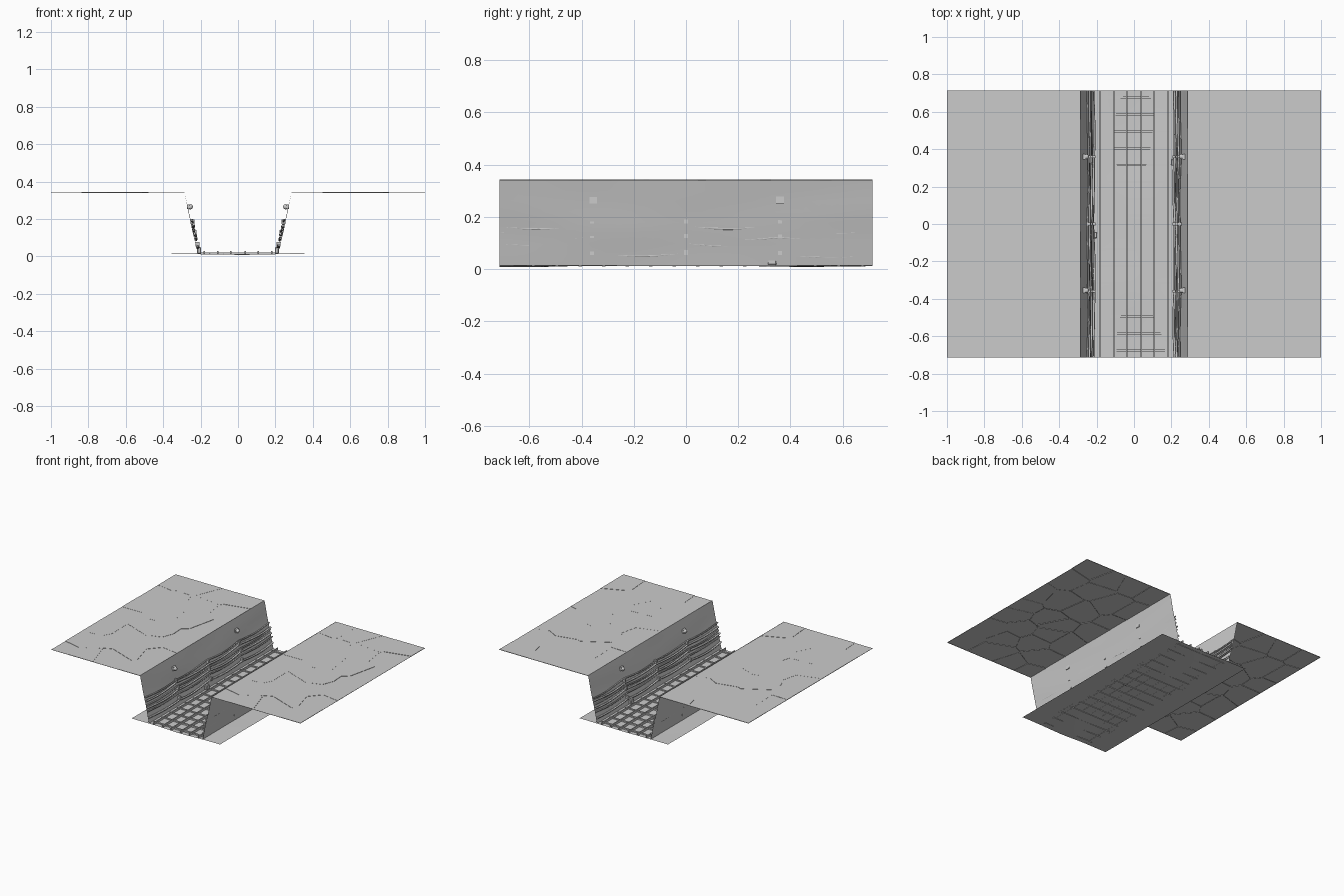
import bpy, bmesh, math, random
from mathutils import Vector, noise

if "Cube" in bpy.data.objects:
    bpy.data.objects.remove(bpy.data.objects["Cube"])

random.seed(7)
HALF = 0.713                      # half length of the trench along y
TOP, FLOOR = 0.343, 0.014


def wall_x(z):
    return 0.215 + (z - FLOOR) * 0.072 / (TOP - FLOOR)


def finish(name, bm, smooth=False):
    me = bpy.data.meshes.new(name)
    bm.to_mesh(me)
    bm.free()
    ob = bpy.data.objects.new(name, me)
    bpy.context.collection.objects.link(ob)
    for p in me.polygons:
        p.use_smooth = smooth
    return ob


def add_box(bm, center, size):
    vs = bmesh.ops.create_cube(bm, size=1)["verts"]
    bmesh.ops.scale(bm, vec=size, verts=vs)
    bmesh.ops.translate(bm, vec=center, verts=vs)


def sheet(name, func, nu, nv):
    bm = bmesh.new()
    rows = [[bm.verts.new(func(i / nu, j / nv)) for j in range(nv + 1)] for i in range(nu + 1)]
    for i in range(nu):
        for j in range(nv):
            bm.faces.new((rows[i][j], rows[i + 1][j], rows[i + 1][j + 1], rows[i][j + 1]))
    return finish(name, bm, True)


def mirrored(ob, name):
    me = ob.data.copy()
    bm = bmesh.new()
    bm.from_mesh(me)
    bmesh.ops.scale(bm, vec=(-1, 1, 1), verts=bm.verts)
    bmesh.ops.reverse_faces(bm, faces=bm.faces)
    return finish(name, bm, ob.data.polygons[0].use_smooth)


# Cracked ground: irregular slabs cut from one rectangle, shallow cracks between
def cracked_ground(name, x0, x1):
    seeds = [Vector((x0 + (i + random.uniform(.1, .9)) * (x1 - x0) / 4,
                     -HALF + (j + random.uniform(.1, .9)) * 2 * HALF / 7, 0))
             for i in range(4) for j in range(7)]
    out = bmesh.new()
    for s in seeds:
        cell = bmesh.new()
        cell.faces.new([cell.verts.new(c) for c in
                        ((x0, -HALF, 0), (x1, -HALF, 0), (x1, HALF, 0), (x0, HALF, 0))])
        for t in seeds:
            if t is not s:
                bmesh.ops.bisect_plane(cell, geom=cell.verts[:] + cell.edges[:] + cell.faces[:],
                                       plane_co=(s + t) / 2, plane_no=t - s, clear_outer=True)
        for f in cell.faces:
            face = out.faces.new([out.verts.new(v.co) for v in f.verts])
        cell.free()
    slabs = out.faces[:]
    for v in out.verts:
        v.co.z = TOP - 0.004
    bmesh.ops.inset_individual(out, faces=slabs, thickness=0.005, use_even_offset=True)
    for f in slabs:
        lift = random.uniform(0.001, 0.004)
        for v in f.verts:
            v.co.z += lift
    return finish(name, out)


ground = cracked_ground("ground_left", -1.0, -0.287)
twin = bpy.data.objects.new("ground_right", ground.data)
twin.location.x = 1.287
bpy.context.collection.objects.link(twin)


# Sloping trench walls with a faint uneven surface
def wall_point(u, v):
    y, z = -HALF + 2 * HALF * v, TOP + (FLOOR - TOP) * u
    dx = 0.004 * noise.noise((y * 2, z * 8, 3)) * math.sin(math.pi * u)
    return (-wall_x(z) + dx, y, z)


wall = sheet("wall_left", wall_point, 8, 28)
mirrored(wall, "wall_right")


# Trench floor, dipping slightly along the middle
def floor_point(u, v):
    x, y = -0.355 + 0.71 * u, -HALF + 2 * HALF * v
    dip = 0.006 * math.exp(-(x / 0.12) ** 2) * max(0, math.sin((y - 0.2) * 5.5))
    return (x, y, FLOOR - dip + 0.002 * noise.noise((x * 4, y * 3, 0)))


sheet("trench_floor", floor_point, 14, 28)

# Long floor rails and low cross sleepers
bm = bmesh.new()
for x in (-0.18, -0.108, -0.038, 0.038, 0.108, 0.18):
    add_box(bm, (x, 0, 0.021), (0.007, 2 * HALF, 0.016))
finish("floor_rails", bm)
bm = bmesh.new()
for k in range(16):
    add_box(bm, (0, -0.675 + k * 0.09, 0.015), (0.40, 0.012, 0.010))
finish("floor_sleepers", bm)


# Sagging cables along the walls
def cable(name, side, z, radius, phase):
    cu = bpy.data.curves.new(name, "CURVE")
    cu.dimensions = "3D"
    cu.bevel_depth = radius
    cu.bevel_resolution = 1
    cu.use_fill_caps = True
    n = 48
    sp = cu.splines.new("POLY")
    sp.points.add(n)
    for i, p in enumerate(sp.points):
        y = -HALF + 2 * HALF * i / n
        zz = z - 0.010 * abs(math.sin((y + 0.36) * math.pi / 0.36)) \
            + 0.008 * noise.noise((y * 3, phase, z * 9))
        out = 0.008 + 0.003 * math.sin(y * 9 + phase)
        p.co = (side * (wall_x(zz) - out), y, zz, 1)
    ob = bpy.data.objects.new(name, cu)
    bpy.context.collection.objects.link(ob)


for side, label in ((-1, "left"), (1, "right")):
    for i, z in enumerate((0.193, 0.168, 0.145, 0.122, 0.098, 0.06)):
        cable(f"cable_{label}_{i + 1}", side, z, 0.0065 if i % 2 else 0.005, i * 2.3 + side)

    # Clamps holding the cables, lying along the wall slope
    bm = bmesh.new()
    for y in (-0.36, 0.0, 0.36):
        for z in (0.185, 0.13, 0.065):
            add_box(bm, (side * (wall_x(z) - 0.009), y, z), (0.02, 0.014, 0.022))
    finish(f"cable_clamps_{label}", bm)

    # Small round wall lamps on mounting plates
    bm = bmesh.new()
    for y in (-0.355, 0.36):
        vs = bmesh.ops.create_uvsphere(bm, u_segments=12, v_segments=8, radius=0.014)["verts"]
        bmesh.ops.translate(bm, vec=(side * 0.255, y, 0.265), verts=vs)
        add_box(bm, (side * 0.266, y, 0.265), (0.012, 0.03, 0.026))
    finish(f"wall_lamps_{label}", bm)

    # Low junction box at the foot of the wall
    bm = bmesh.new()
    y = -0.06 if side < 0 else 0.33
    add_box(bm, (side * 0.208, y, 0.032), (0.022, 0.035, 0.034))
    bmesh.ops.bevel(bm, geom=bm.edges[:], offset=0.004, segments=1, affect="EDGES")
    finish(f"junction_box_{label}", bm)
